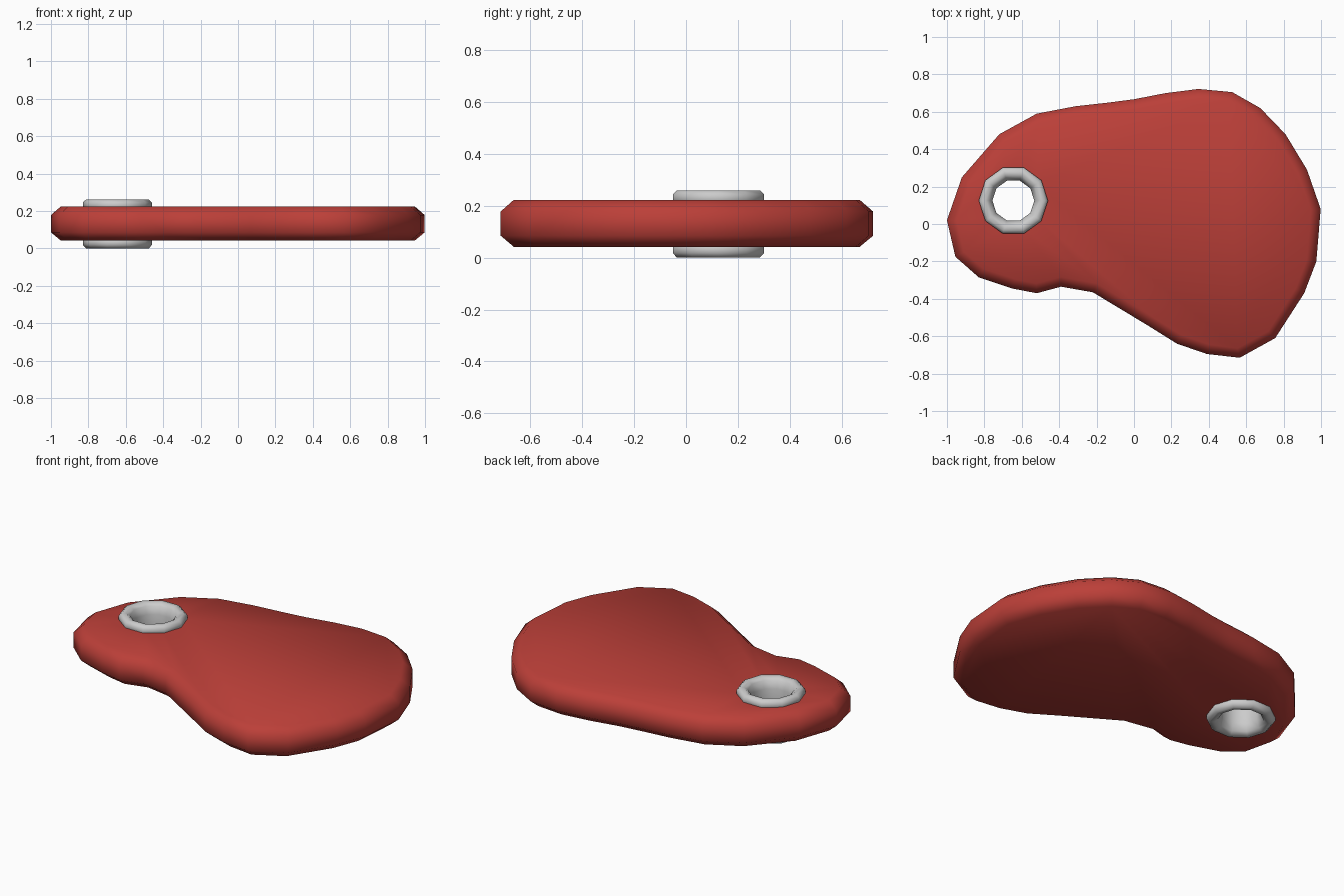
import bpy, bmesh, math
from mathutils import Vector

if "Cube" in bpy.data.objects:
    bpy.data.objects.remove(bpy.data.objects["Cube"])

HOLE = (-0.645, 0.125)


def make_object(name, bm, color=None):
    bmesh.ops.recalc_face_normals(bm, faces=bm.faces)
    mesh = bpy.data.meshes.new(name)
    bm.to_mesh(mesh)
    bm.free()
    ob = bpy.data.objects.new(name, mesh)
    bpy.context.collection.objects.link(ob)
    if color:
        mat = bpy.data.materials.new(name + "_material")
        mat.diffuse_color = color
        mat.use_nodes = True
        mat.node_tree.nodes["Principled BSDF"].inputs["Base Color"].default_value = mat.diffuse_color
        mesh.materials.append(mat)
    return ob


def bridge(bm, a, b):
    n = len(a)
    for i in range(n):
        j = (i + 1) % n
        bm.faces.new((a[i], a[j], b[j], b[i]))


def smooth(ob, degrees):
    bpy.ops.object.select_all(action='DESELECT')
    ob.select_set(True)
    bpy.context.view_layer.objects.active = ob
    bpy.ops.object.shade_smooth_by_angle(angle=math.radians(degrees))


def circle(bm, r, z, n=10):
    return [bm.verts.new((HOLE[0] + r * math.cos(2 * math.pi * i / n),
                          HOLE[1] + r * math.sin(2 * math.pi * i / n), z))
            for i in range(n)]


# Flat tag body: clockwise outline with chamfered rims
outline = [Vector(p) for p in (
    (-1, 0.02), (-0.92, 0.25), (-0.72, 0.48), (-0.52, 0.59), (-0.31, 0.63),
    (-0.13, 0.65), (0, 0.667), (0.17, 0.70), (0.345, 0.722), (0.525, 0.705),
    (0.675, 0.62), (0.81, 0.48), (0.925, 0.29), (0.998, 0.08), (0.975, -0.20),
    (0.91, -0.37), (0.755, -0.61), (0.565, -0.715), (0.39, -0.695),
    (0.23, -0.64), (0.07, -0.54), (-0.22, -0.365), (-0.39, -0.335),
    (-0.52, -0.37), (-0.65, -0.345), (-0.83, -0.285), (-0.955, -0.175))]
count = len(outline)
bm = bmesh.new()
rings = []
for inset, z in ((0.052, 0.042), (0, 0.085), (0, 0.178), (0.052, 0.223)):
    ring = []
    for i, p in enumerate(outline):
        t = (outline[(i + 1) % count] - outline[i - 1]).normalized()
        q = p + Vector((t.y, -t.x)) * inset
        ring.append(bm.verts.new((q.x, q.y, z)))
    rings.append(ring)
for a, b in zip(rings, rings[1:]):
    bridge(bm, a, b)
bm.faces.new(rings[0])
bm.faces.new(rings[-1])
body = make_object("tag_body", bm, (0.50, 0.05, 0.04, 1))

# Cutter for the eyelet hole
bm = bmesh.new()
low, high = circle(bm, 0.15, -0.1), circle(bm, 0.15, 0.4)
bridge(bm, low, high)
bm.faces.new(low)
bm.faces.new(high)
cutter = make_object("hole_cutter", bm)
cutter.hide_render = True
cutter.hide_set(True)
cut = body.modifiers.new("hole", 'BOOLEAN')
cut.operation = 'DIFFERENCE'
cut.solver = 'EXACT'
cut.object = cutter
smooth(body, 60)

# Ten-sided grommet lining the hole
profile = ((0.112, 0.06), (0.112, 0.20), (0.125, 0.245), (0.145, 0.26),
           (0.168, 0.26), (0.185, 0.245), (0.185, 0.22), (0.165, 0.19),
           (0.165, 0.07), (0.185, 0.04), (0.185, 0.018), (0.168, 0.0),
           (0.145, 0.0), (0.125, 0.015))
bm = bmesh.new()
rings = [circle(bm, r, z) for r, z in profile]
for a, b in zip(rings, rings[1:] + rings[:1]):
    bridge(bm, a, b)
grommet = make_object("grommet", bm)
smooth(grommet, 60)
